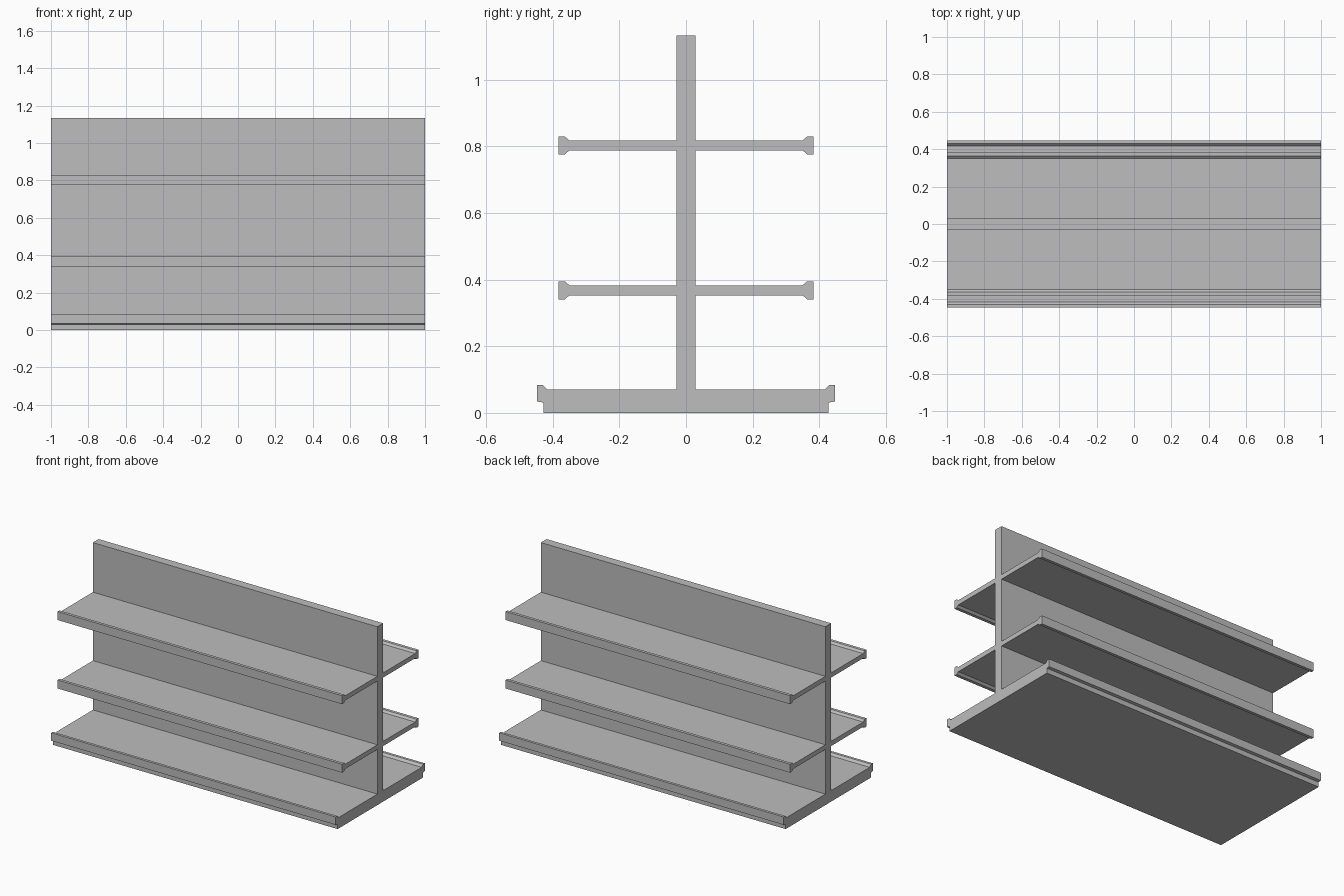
import bpy
import bmesh

cube = bpy.data.objects.get("Cube")
if cube:
    bpy.data.objects.remove(cube, do_unlink=True)

HALF_LENGTH = 1.0
PANEL_HALF = 0.029
BASE_TOP = 0.07

grey = bpy.data.materials.new("light_grey")
grey.use_nodes = True
colour = (0.51, 0.51, 0.51, 1)
grey.diffuse_color = colour
grey.node_tree.nodes["Principled BSDF"].inputs["Base Color"].default_value = colour


def extrude_profile(name, profile):
    """Sweep a closed (y, z) outline along the full length in x."""
    bm = bmesh.new()
    face = bm.faces.new([bm.verts.new((-HALF_LENGTH, y, z)) for y, z in profile])
    swept = bmesh.ops.extrude_face_region(bm, geom=[face])["geom"]
    verts = [v for v in swept if isinstance(v, bmesh.types.BMVert)]
    bmesh.ops.translate(bm, verts=verts, vec=(2 * HALF_LENGTH, 0, 0))
    bmesh.ops.recalc_face_normals(bm, faces=bm.faces)
    mesh = bpy.data.meshes.new(name)
    bm.to_mesh(mesh)
    bm.free()
    mesh.materials.append(grey)
    obj = bpy.data.objects.new(name, mesh)
    bpy.context.collection.objects.link(obj)
    return obj


def both_sides(half):
    """Close a half outline with its reflection in y."""
    return half + [(-y, z) for y, z in reversed(half)]


# Base plinth with a raised, overhanging lip on both long edges
extrude_profile("base", both_sides([
    (0.428, 0), (0.428, 0.031), (0.447, 0.034), (0.447, 0.084),
    (0.43, 0.084), (0.416, BASE_TOP), (PANEL_HALF, BASE_TOP)]))

# Central upright panel
extrude_profile("back_panel", both_sides([
    (PANEL_HALF, BASE_TOP), (PANEL_HALF, 1.133)]))

# Two tiers of shelves with thickened front rails
for tier, height in (("lower", 0.368), ("upper", 0.803)):
    top_edge = [(PANEL_HALF, 0.015), (0.35, 0.015), (0.364, 0.027), (0.383, 0.027)]
    outline = top_edge + [(y, -z) for y, z in reversed(top_edge)]
    for side, sign in (("front", -1), ("back", 1)):
        extrude_profile(f"{tier}_{side}_shelf",
                        [(sign * y, height + z) for y, z in outline])
